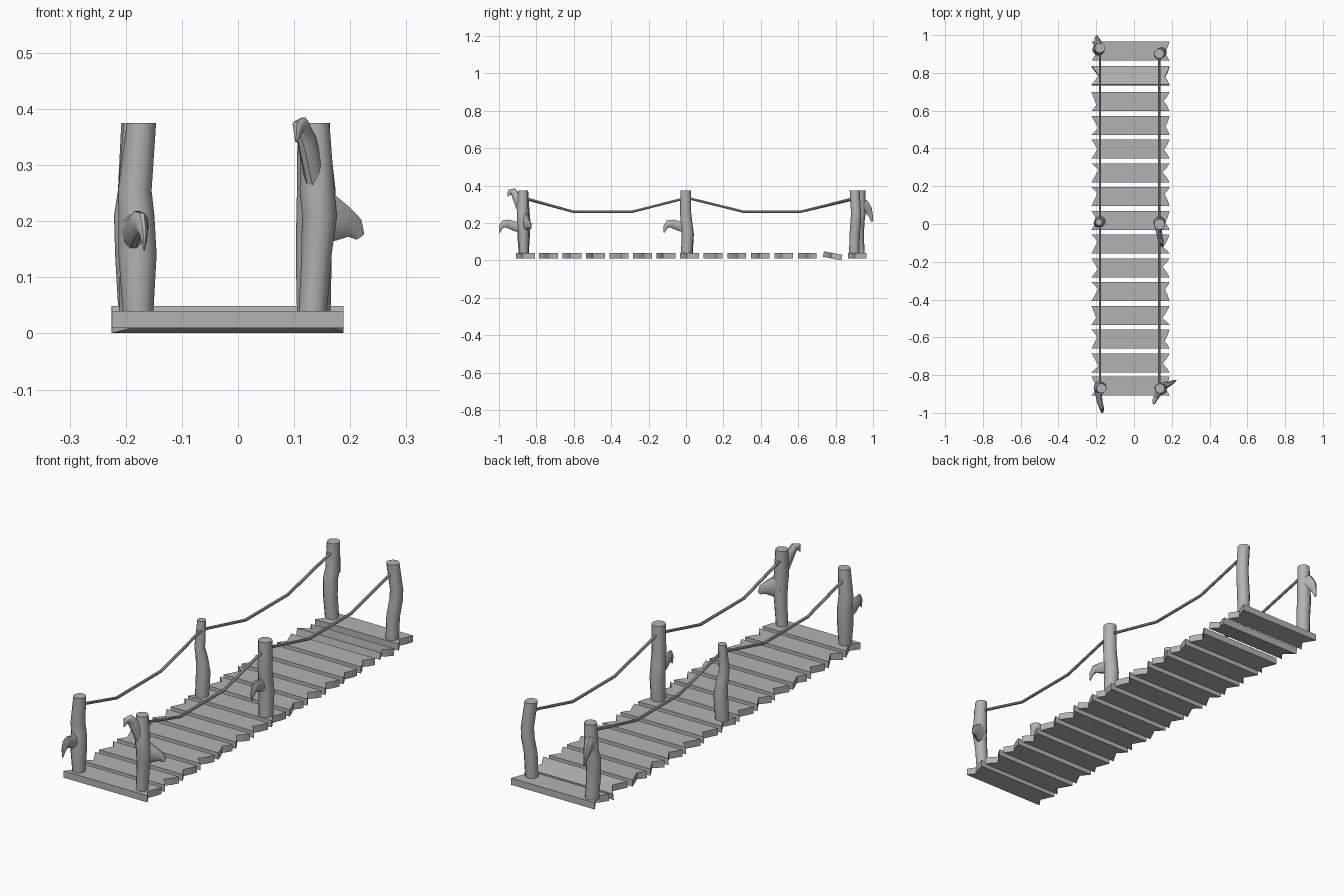
import bpy, bmesh, math, random
from mathutils import Vector, Matrix

if "Cube" in bpy.data.objects:
    bpy.data.objects.remove(bpy.data.objects["Cube"])

random.seed(4)
wood = bpy.data.materials.new("dark_grey")
wood.diffuse_color = (0.45, 0.45, 0.45, 1)
wood.use_nodes = True
wood.node_tree.nodes["Principled BSDF"].inputs["Base Color"].default_value = wood.diffuse_color


def finish(bm, name, smooth=True):
    bmesh.ops.recalc_face_normals(bm, faces=bm.faces)
    me = bpy.data.meshes.new(name)
    bm.to_mesh(me)
    bm.free()
    me.materials.append(wood)
    ob = bpy.data.objects.new(name, me)
    bpy.context.collection.objects.link(ob)
    if smooth:
        bpy.ops.object.select_all(action='DESELECT')
        bpy.context.view_layer.objects.active = ob
        ob.select_set(True)
        bpy.ops.object.shade_smooth_by_angle(angle=math.radians(40))
    return ob


def tube(name, pts, side, width=1.0, n=10, level=False):
    """Sweep an n-sided ring along (x, y, z, radius) points."""
    bm = bmesh.new()
    side = Vector(side).normalized()
    ps = [Vector(p[:3]) for p in pts]
    rings = []
    for i, p in enumerate(ps):
        t = Vector((0, 0, 1)) if level else ps[min(i + 1, len(ps) - 1)] - ps[max(i - 1, 0)]
        up = side.cross(t).normalized()
        r = pts[i][3]
        rings.append([bm.verts.new(p + side * r * width * math.cos(a) + up * r * math.sin(a))
                      for a in (2 * math.pi * k / n for k in range(n))])
    for a, b in zip(rings, rings[1:]):
        for k in range(n):
            bm.faces.new((a[k], a[(k + 1) % n], b[(k + 1) % n], b[k]))
    bm.faces.new(rings[0])
    bm.faces.new(rings[-1])
    return finish(bm, name)


def plank(name, y, tilt=0.0, z=0.025):
    """Board with a ragged V notch in both ends."""
    h, x0, x1 = 0.050, -0.225, 0.188
    na, nb = random.uniform(-0.02, 0.02), random.uniform(-0.02, 0.02)
    da, db = random.uniform(0.02, 0.04), random.uniform(0.02, 0.04)
    prof = [(x0, -h), (x1, -h), (x1 - 0.4 * db, (nb - h) / 2), (x1 - db, nb), (x1 - 0.4 * db, (nb + h) / 2),
            (x1, h), (x0, h), (x0 + 0.5 * da, (na + h) / 2), (x0 + da, na), (x0 + 0.5 * da, (na - h) / 2)]
    bm = bmesh.new()
    f = bm.faces.new([bm.verts.new((px, py, -0.015)) for px, py in prof])
    top = bmesh.ops.extrude_face_region(bm, geom=[f])['geom']
    bmesh.ops.translate(bm, vec=(0, 0, 0.03), verts=[v for v in top if isinstance(v, bmesh.types.BMVert)])
    bm.transform(Matrix.Translation((0, y, z)) @ Matrix.Rotation(tilt, 4, 'X'))
    finish(bm, name, smooth=False)


# deck: end boards, a regular run, and one worked loose near the back
plank("front_plank", -0.858)
for i in range(12):
    plank(f"plank_{i + 1}", -0.735 + i * 0.1257)
plank("loose_plank", 0.784, math.radians(-11))
plank("back_plank", 0.915)

# crooked posts: base x, y and (dx, dy, radius) at five heights
heights = (0.035, 0.14, 0.21, 0.255, 0.375)
posts = {
    "front_left_post": (-0.178, -0.868, [(0, 0, .027), (-.001, 0, .034), (-.003, .004, .032), (-.006, .002, .030), (.006, -.002, .026)]),
    "front_right_post": (0.133, -0.868, [(0, 0, .025), (.007, 0, .027), (.012, -.004, .031), (.008, -.006, .031), (.004, -.003, .026)]),
    "middle_left_post": (-0.184, 0.008, [(0, 0, .028), (.004, .004, .030), (.000, .000, .025), (-.008, -.004, .022), (-.002, .002, .018)]),
    "middle_right_post": (0.135, 0.003, [(0, 0, .030), (0, .006, .032), (0, -.001, .031), (0, -.005, .030), (0, -.004, .029)]),
    "back_left_post": (-0.184, 0.926, [(0, 0, .029), (-.005, -.005, .030), (-.006, -.002, .031), (0, .005, .030), (.003, .006, .027)]),
    "back_right_post": (0.132, 0.899, [(0, 0, .027), (.003, .003, .028), (.013, .009, .028), (.015, .010, .027), (.001, .003, .027)]),
}
for name, (x, y, rows) in posts.items():
    tube(name, [(x + dx, y + dy, z, r) for z, (dx, dy, r) in zip(heights, rows)],
         (1, 0, 0), n=12, level=True)

# hooked stubs shared by the front left and middle right posts
for name, x, y in (("front_left_branch", -0.18, -0.868), ("middle_right_branch", 0.137, 0.012)):
    tube(name, [(x - .006, y - .012, .182, .036), (x - .006, y - .045, .182, .027), (x, y - .08, .195, .025),
                (x + .008, y - .105, .196, .021), (x + .012, y - .122, .178, .013), (x + .013, y - .13, .148, .002)],
         (1, 0.1, 0), 0.6)

# front right post: broad flat stub and upper hook
tube("front_right_side_branch",
     [(.135, -.868, .208, .058), (.165, -.855, .203, .045), (.19, -.845, .196, .031),
      (.208, -.835, .188, .020), (.218, -.83, .172, .009)], (-0.3, 1, 0), 0.42)
tube("front_right_hook",
     [(.145, -.868, .24, .025), (.134, -.890, .295, .024), (.122, -.910, .345, .022), (.112, -.925, .370, .019),
      (.107, -.942, .368, .014), (.104, -.953, .342, .003)], (0.9, -0.5, 0), 0.7)

# back left post: drooping broken limb
tube("back_left_branch",
     [(-.184, .93, .29, .045), (-.189, .955, .288, .037), (-.196, .975, .268, .023),
      (-.196, .988, .238, .012), (-.196, .995, .208, .005)], (1, 0.1, 0), 0.6)

# sagging rope rails
for name, x, y0, y1 in (("left_rope", -0.18, -0.87, 0.92), ("right_rope", 0.133, -0.86, 0.90)):
    path = [(y0, .333), (-.60, .26), (-.29, .26), (0.005, .335), (.31, .26), (.61, .26), (y1, .333)]
    tube(name, [(x, y, z, .0065) for y, z in path], (1, 0, 0), n=8)
